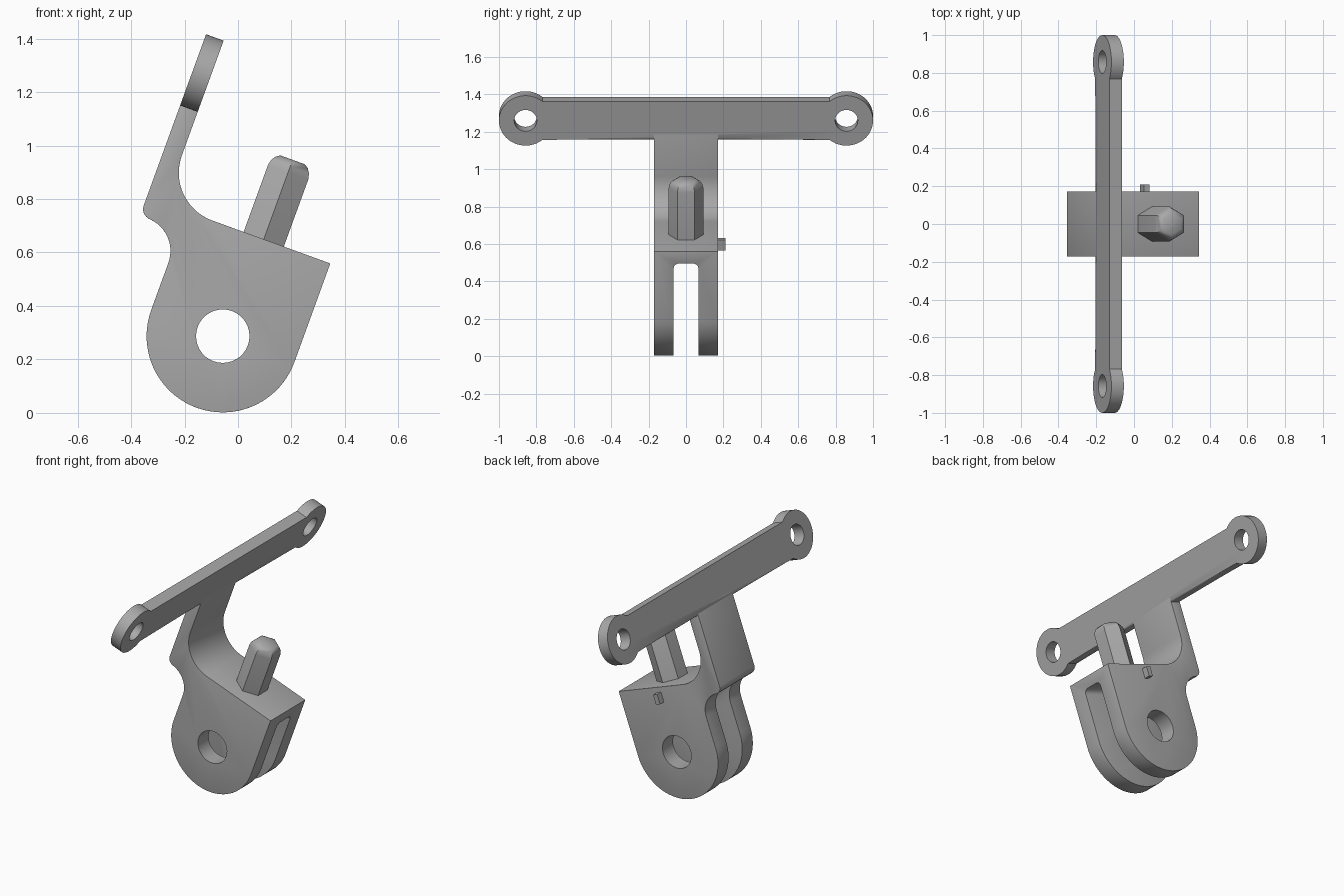
import bpy, bmesh
from math import sin, cos, radians, pi
from mathutils import Matrix

old = bpy.data.objects.get("Cube")
if old:
    bpy.data.objects.remove(old, do_unlink=True)

# One metal colour
metal = bpy.data.materials.new("plain grey metal")
metal.use_nodes = True
grey = (0.4, 0.4, 0.4, 1)
metal.diffuse_color = grey
metal.node_tree.nodes["Principled BSDF"].inputs["Base Color"].default_value = grey

# Everything is built upright around the pivot hole, then tilted together
TILT = Matrix.Translation((-0.057, 0, 0.287)) @ Matrix.Rotation(radians(20), 4, 'Y')
HALF = 0.172          # half width of body
ARM = (-0.445, -0.375)  # back and front face of the arm
BAR_Z = 0.898
BAR_H = 0.11


def arc(cx, cy, r, start, end, n):
    step = (end - start) / n
    return [(cx + r * cos(radians(start + i * step)),
             cy + r * sin(radians(start + i * step))) for i in range(n + 1)]


def loft(name, rings):
    """Closed solid through rings of 3D points."""
    bm = bmesh.new()
    vs = [[bm.verts.new(p) for p in ring] for ring in rings]
    n = len(vs[0])
    bm.faces.new(vs[0][::-1])
    bm.faces.new(vs[-1])
    for lo, hi in zip(vs, vs[1:]):
        for i in range(n):
            j = (i + 1) % n
            bm.faces.new((lo[i], lo[j], hi[j], hi[i]))
    bmesh.ops.recalc_face_normals(bm, faces=bm.faces)
    mesh = bpy.data.meshes.new(name)
    bm.to_mesh(mesh)
    bm.free()
    mesh.materials.append(metal)
    ob = bpy.data.objects.new(name, mesh)
    bpy.context.collection.objects.link(ob)
    ob.matrix_world = TILT
    return ob


def prism(name, pts, axis, lo, hi):
    """Extrude a 2D outline along x or y."""
    place = {'x': lambda p, d: (d, p[0], p[1]), 'y': lambda p, d: (p[0], d, p[1])}[axis]
    return loft(name, [[place(p, d) for p in pts] for d in (lo, hi)])


def apply(ob, mod):
    bpy.context.view_layer.update()
    with bpy.context.temp_override(object=ob, active_object=ob, selected_objects=[ob]):
        bpy.ops.object.modifier_apply(modifier=mod.name)


def cut(ob, cutter):
    mod = ob.modifiers.new("cut", 'BOOLEAN')
    mod.operation, mod.solver, mod.object = 'DIFFERENCE', 'EXACT', cutter
    apply(ob, mod)
    bpy.data.objects.remove(cutter, do_unlink=True)


def smooth(ob):
    bpy.ops.object.select_all(action='DESELECT')
    ob.select_set(True)
    bpy.context.view_layer.objects.active = ob
    bpy.ops.object.shade_smooth_by_angle(angle=radians(32))


# Clevis body with upright arm: round lug, shelf at the back, fillet at the front
side = (arc(0, 0, 0.285, 180, 360, 40)
        + [(0.285, 0.393)]
        + arc(-0.185, 0.583, 0.19, 270, 180, 16)
        + [(ARM[1], BAR_Z - 0.08), (ARM[0], BAR_Z - 0.08)]
        + arc(-0.405, 0.358, 0.04, 180, 270, 8)
        + arc(-0.415, 0.188, 0.13, 90, 0, 14))
body = prism("clevis_body", side, 'y', -HALF, HALF)

# Fork slot with rounded roof corners
SLOT, ROOF, R = 0.067, 0.325, 0.03
slot = ([(-SLOT, -0.4), (SLOT, -0.4)] + arc(SLOT - R, ROOF - R, R, 0, 90, 6)
        + arc(R - SLOT, ROOF - R, R, 90, 180, 6))
cut(body, prism("slot_cutter", slot, 'x', -0.4, 0.4))

# Softened outer edges, then the crisp pivot hole
bev = body.modifiers.new("edges", 'BEVEL')
bev.width, bev.segments, bev.limit_method, bev.angle_limit = 0.012, 3, 'ANGLE', radians(50)
apply(body, bev)
cut(body, prism("pivot_cutter", arc(0, 0, 0.1, 0, 350, 35), 'y', -0.4, 0.4))
smooth(body)

# Cross bar with a round eye at each end
EYE, RE = 0.858, 0.142
spread = 50.8
bar_outline = (arc(EYE, BAR_Z, RE, -180 + spread, 180 - spread, 36)
               + arc(-EYE, BAR_Z, RE, spread, 360 - spread, 36)
               + [(-HALF, BAR_Z - BAR_H), (HALF, BAR_Z - BAR_H)])
bar = prism("cross_bar", bar_outline, 'x', *ARM)

# Round the straight bar edges, leaving the joint with the arm flush
bm = bmesh.new()
bm.from_mesh(bar.data)
edges = []
for e in bm.edges:
    a, b = (v.co for v in e.verts)
    if abs(a.y - b.y) > 0.3:
        edges.append(e)
bmesh.ops.bevel(bm, geom=edges, offset=0.01, segments=3, profile=0.5, affect='EDGES')
bm.to_mesh(bar.data)
bm.free()
for s in (-1, 1):
    cut(bar, prism("eye_cutter", arc(s * EYE, BAR_Z, 0.061, 0, 345, 23), 'x', -0.6, -0.2))
smooth(bar)

# Hexagonal peg with a domed tip
peg = loft("hex_peg", [
    [(0.02 + 0.0925 * k * cos(pi / 6 + i * pi / 3), 0.0925 * k * sin(pi / 6 + i * pi / 3), z)
     for i in range(6)]
    for k, z in ((1, 0.37), (1, 0.66), (0.94, 0.681), (0.8, 0.699), (0.6, 0.709))])
smooth(peg)

# Small locating tab on the back face
tab = [(-0.015, 0.302), (0.015, 0.302), (0.015, 0.362), (-0.015, 0.362)]
prism("side_tab", tab, 'y', HALF - 0.02, 0.21)
